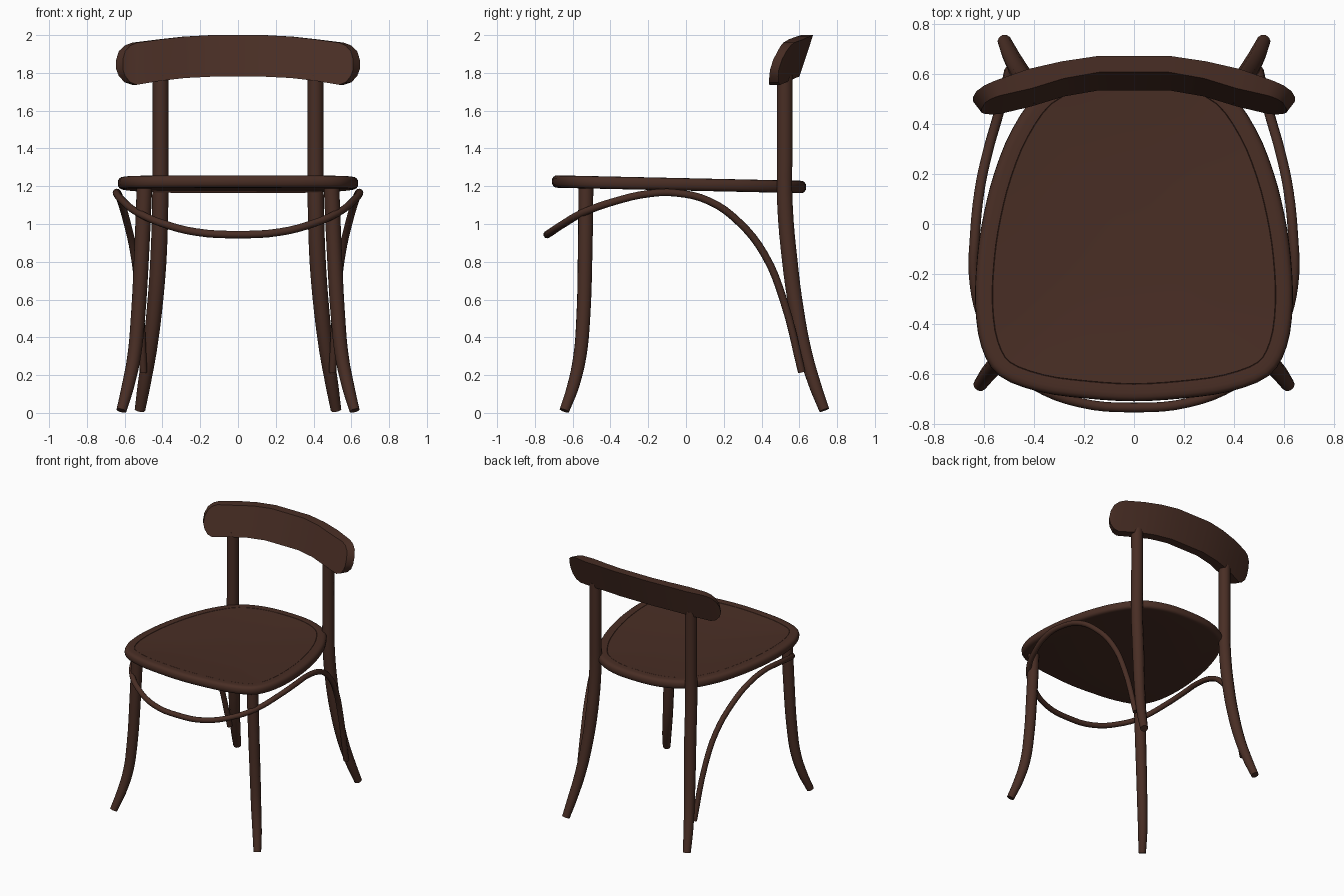
import bpy, bmesh, math
from mathutils import Vector

if "Cube" in bpy.data.objects:
    bpy.data.objects.remove(bpy.data.objects["Cube"])

wood = bpy.data.materials.new("dark brown wood")
wood.diffuse_color = (0.066, 0.027, 0.018, 1)
wood.use_nodes = True
wood.node_tree.nodes["Principled BSDF"].inputs["Base Color"].default_value = wood.diffuse_color


def finish(ob, angle=50):
    bpy.ops.object.select_all(action='DESELECT')
    ob.select_set(True)
    bpy.context.view_layer.objects.active = ob
    if ob.type == 'CURVE':
        bpy.ops.object.convert(target='MESH')
        ob = bpy.context.view_layer.objects.active
    if not ob.data.materials:
        ob.data.materials.append(wood)
    bpy.ops.object.shade_smooth_by_angle(angle=math.radians(angle))
    return ob


def tube(name, pts, mirror=False):
    """Round bent-wood rod through points (x, y, z, radius)."""
    cu = bpy.data.curves.new(name, 'CURVE')
    cu.dimensions = '3D'
    cu.bevel_depth = 1.0
    cu.bevel_resolution = 3
    cu.resolution_u = 4
    cu.use_fill_caps = True
    sp = cu.splines.new('BEZIER')
    sp.bezier_points.add(len(pts) - 1)
    for bp, p in zip(sp.bezier_points, pts):
        bp.co = p[:3]
        bp.radius = p[3]
        bp.handle_left_type = bp.handle_right_type = 'AUTO'
    ob = bpy.data.objects.new(name, cu)
    bpy.context.collection.objects.link(ob)
    ob = finish(ob)
    if mirror:
        ob.modifiers.new("mirror", 'MIRROR').use_mirror_merge = False
    return ob


def mesh_object(name, bm, angle=35):
    bmesh.ops.recalc_face_normals(bm, faces=bm.faces)
    me = bpy.data.meshes.new(name)
    bm.to_mesh(me)
    bm.free()
    ob = bpy.data.objects.new(name, me)
    bpy.context.collection.objects.link(ob)
    return finish(ob, angle)


# Legs
tube("front_legs", [(.495, -.53, 1.2, .041), (.51, -.534, .85, .04),
                    (.53, -.544, .5, .038), (.55, -.562, .3, .036),
                    (.583, -.598, .14, .033), (.617, -.644, .012, .027)], True)
tube("back_legs", [(.41, .523, 1.79, .042), (.41, .523, 1.4, .042),
                   (.412, .524, 1.1, .043), (.422, .55, .8, .043),
                   (.442, .584, .55, .041), (.468, .628, .33, .038),
                   (.497, .682, .15, .034), (.519, .732, .015, .028)], True)

# Bent hoop running from the back legs round the front
half = [(.22, -.715, .957), (.40, -.645, 1.003), (.53, -.545, 1.06),
        (.61, -.37, 1.122), (.642, -.2, 1.16), (.638, -.06, 1.165),
        (.62, .125, 1.12), (.588, .28, 1.01), (.55, .415, .84),
        (.522, .515, .6), (.50, .613, .215)]
path = [(-x, y, z) for x, y, z in reversed(half)] + [(0, -.735, .944)] + half
tube("hoop_stretcher", [p + (.02,) for p in path])

# Seat: smooth outline, rounded rim, fine groove and dished panel
side = [(.19, -.699), (.38, -.672), (.54, -.608), (.612, -.49), (.636, -.32),
        (.628, -.13), (.602, .04), (.558, .21), (.488, .38), (.375, .535), (.2, .617)]
ctrl = [Vector(p) for p in [(0, -.71)] + side + [(0, .636)]
        + [(-x, y) for x, y in reversed(side)]]
outline, n = [], len(ctrl)
for i in range(n):
    a, b, c, d = (ctrl[(i + k) % n] for k in (-1, 0, 1, 2))
    for t in (0, 1 / 3, 2 / 3):
        outline.append(.5 * (2 * b + (c - a) * t + (2 * a - 5 * b + 4 * c - d) * t * t
                             + (3 * b - a - 3 * c + d) * t ** 3))
n = len(outline)
R = .033
rings = []
for k in range(9):
    a = math.radians(-90 + 22.5 * k)
    s = math.sin(a)
    rings.append((R * (1 - abs(math.cos(a)) ** .8),
                  R * math.copysign(abs(s) ** .8, s), 1))
rings += [(.068, R - .002, 1), (.0695, R - .005, 1), (.071, R - .003, 1)]
rings += [(.071, R - .003 - .022 * (1 - s * s), s) for s in (.85, .7, .5, .3, .1)]
bm = bmesh.new()
loops = []
for inset, dz, scale in rings:
    loop = []
    for i, p in enumerate(outline):
        t = (outline[(i + 1) % n] - outline[i - 1]).normalized()
        q = p + Vector((-t.y, t.x)) * inset
        x, y = q.x * scale, -.05 + (q.y + .05) * scale
        loop.append(bm.verts.new((x, y, 1.225 - (y + .7) * .022 + dz)))
    loops.append(loop)
for lo, hi in zip(loops, loops[1:]):
    for i in range(n):
        j = (i + 1) % n
        bm.faces.new((lo[i], lo[j], hi[j], hi[i]))
bm.faces.new(loops[0])
bm.faces.new(loops[-1])
mesh_object("seat", bm, 40)

# Backrest: curved, leaning board with rounded ends
# columns: x, front y, back y, low z, high z, outward shift of the back face
cols = [(.14, .565, .63, 1.78, 2.0, .005), (.28, .543, .611, 1.773, 1.992, .01),
        (.41, .508, .585, 1.758, 1.977, .015), (.535, .485, .543, 1.737, 1.96, .025),
        (.57, .478, .53, 1.75, 1.945, .03), (.597, .47, .517, 1.783, 1.915, .034),
        (.61, .462, .508, 1.82, 1.87, .035)]
cols = [(-1,) + c for c in reversed(cols)] + [(1,) + c for c in cols]
bm = bmesh.new()
sections = []
for s, x, yf, yb, lo, hi, shift in cols:
    sections.append([bm.verts.new((s * xx, y + (z - 1.87) * .33, z)) for xx, y, z in
                     ((x, yf, lo), (x, yf, hi), (x + shift, yb, hi), (x + shift, yb, lo))])
for a, b in zip(sections, sections[1:]):
    for i in range(4):
        j = (i + 1) % 4
        bm.faces.new((a[i], a[j], b[j], b[i]))
bm.faces.new(sections[0])
bm.faces.new(sections[-1])
mesh_object("backrest", bm, 30)
